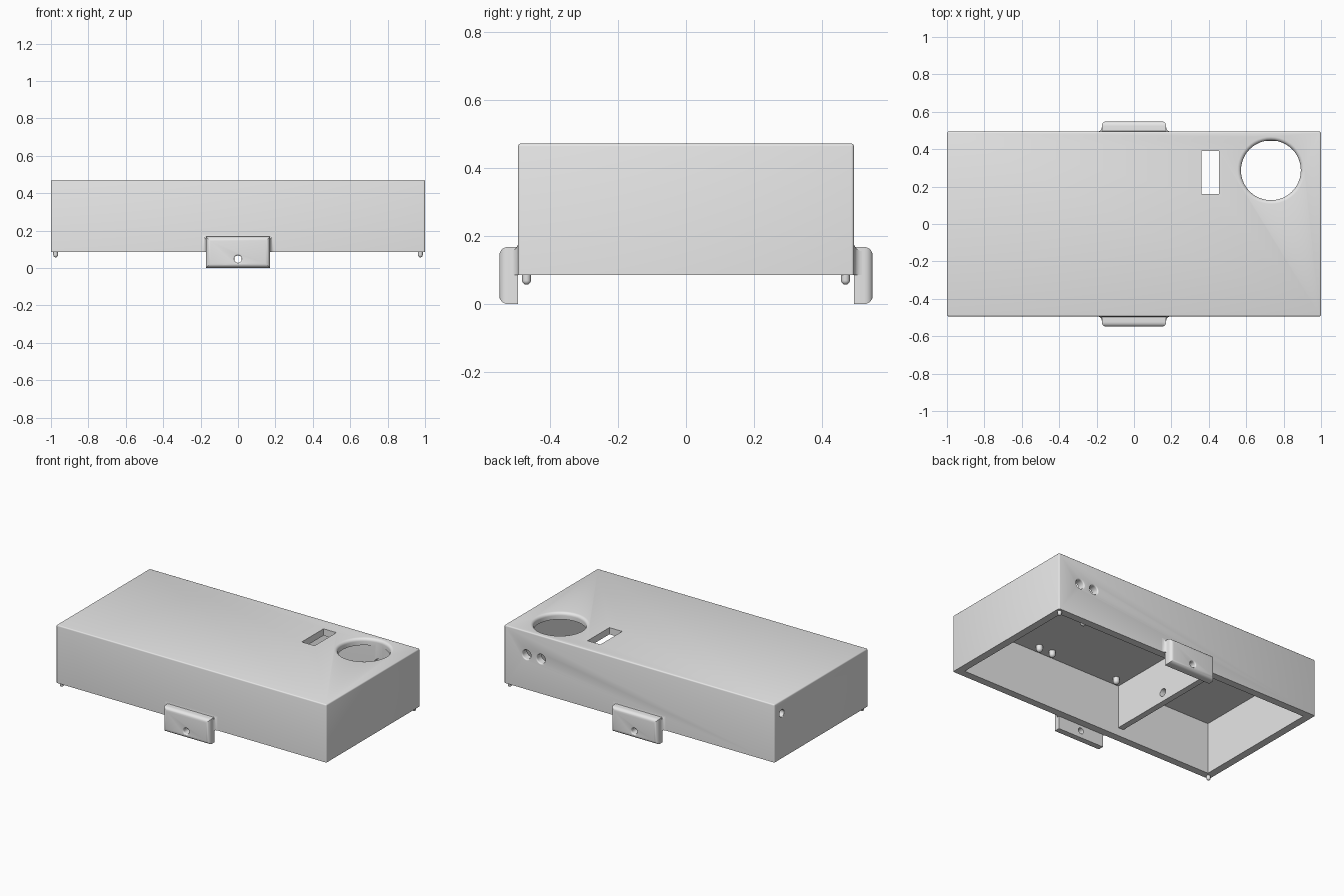
import bpy, bmesh, math
from mathutils import Matrix, Vector

old = bpy.data.objects.get("Cube")
if old:
    bpy.data.objects.remove(old, do_unlink=True)

grey = bpy.data.materials.new("light_grey")
grey.use_nodes = True
grey.diffuse_color = (0.8, 0.8, 0.8, 1)
grey.node_tree.nodes["Principled BSDF"].inputs["Base Color"].default_value = (0.8, 0.8, 0.8, 1)

HALF_X, HALF_Y, BASE, TOP, WALL = 1.0, 0.494, 0.085, 0.472, 0.05
CEILING = TOP - 0.045


def to_object(name, bm, matrix=Matrix()):
    bmesh.ops.transform(bm, matrix=matrix, verts=bm.verts)
    bmesh.ops.recalc_face_normals(bm, faces=bm.faces)
    mesh = bpy.data.meshes.new(name)
    bm.to_mesh(mesh)
    bm.free()
    mesh.materials.append(grey)
    ob = bpy.data.objects.new(name, mesh)
    bpy.context.scene.collection.objects.link(ob)
    return ob


def box(name, low, high, bevel=0, rounded=None, segments=4, matrix=Matrix()):
    """Box between two corners; edges chosen by the rule are rounded."""
    low, high = Vector(low), Vector(high)
    bm = bmesh.new()
    bmesh.ops.create_cube(bm, size=1)
    for v in bm.verts:
        v.co = (low + high) / 2 + v.co * (high - low)
    if bevel:
        edges = [e for e in bm.edges if rounded(e)]
        bmesh.ops.bevel(bm, geom=edges, offset=bevel, segments=segments,
                        profile=0.5, affect='EDGES')
    return to_object(name, bm, matrix)


def lathe(name, profile, matrix, sides=48):
    """Solid turned about the local z axis from (radius, height) points."""
    bm = bmesh.new()
    verts = [bm.verts.new((r, 0, h)) for r, h in profile]
    edges = [bm.edges.new(pair) for pair in zip(verts, verts[1:])]
    bmesh.ops.spin(bm, geom=verts + edges, cent=(0, 0, 0), axis=(0, 0, 1),
                   angle=math.tau, steps=sides)
    bmesh.ops.remove_doubles(bm, verts=bm.verts, dist=1e-5)
    return to_object(name, bm, matrix)


def hole(radius, lip, depth, position, direction):
    """Cutter for a round hole with a rounded lip at the surface."""
    arc = [math.radians(a) for a in range(0, 91, 15)]
    profile = [(0, -depth), (radius, -depth)]
    profile += [(radius + lip - lip * math.cos(a), lip * math.sin(a) - lip) for a in arc]
    profile += [(radius + lip, 0.02), (0, 0.02)]
    turn = Vector(direction).to_track_quat('Z', 'Y').to_matrix().to_4x4()
    return lathe("hole_cutter", profile, Matrix.Translation(position) @ turn)


def cut(ob, cutters):
    for c in cutters:
        c.hide_render = True
        mod = ob.modifiers.new("cut", 'BOOLEAN')
        mod.operation, mod.solver, mod.object = 'DIFFERENCE', 'EXACT', c
    bpy.context.view_layer.update()
    graph = bpy.context.evaluated_depsgraph_get()
    mesh = bpy.data.meshes.new_from_object(ob.evaluated_get(graph))
    ob.modifiers.clear()
    ob.data = mesh
    for c in cutters:
        bpy.data.objects.remove(c, do_unlink=True)


def smooth(ob):
    bpy.ops.object.select_all(action='DESELECT')
    ob.select_set(True)
    bpy.context.view_layer.objects.active = ob
    bpy.ops.object.shade_smooth_by_angle(angle=math.radians(35))


parts = []

# Open-bottomed case with rounded top and corner edges
case = box("case", (-HALF_X, -HALF_Y, BASE), (HALF_X, HALF_Y, TOP), 0.008,
           lambda e: max(v.co.z for v in e.verts) > BASE + 0.1, 3)
cut(case, [
    box("cavity", (WALL - HALF_X, WALL - HALF_Y, BASE - 0.1),
        (HALF_X - WALL, HALF_Y - WALL, CEILING)),
    box("slot", (0.36, 0.16, CEILING - 0.1), (0.455, 0.39, TOP + 0.1)),
    hole(0.16, 0.02, 0.15, (0.732, 0.287, TOP), (0, 0, 1)),
    hole(0.03, 0.008, 0.1, (0.835, HALF_Y, 0.316), (0, 1, 0)),
    hole(0.03, 0.008, 0.1, (0.728, HALF_Y, 0.316), (0, 1, 0)),
    hole(0.024, 0.004, 0.1, (-HALF_X, 0.415, 0.385), (-1, 0, 0)),
])
parts.append(case)

# Inner divider with a cable hole
divider = box("divider", (-0.29, WALL - HALF_Y, 0.14), (-0.25, HALF_Y - WALL, CEILING))
cut(divider, [hole(0.025, 0.002, 0.1, (-0.25, -0.03, 0.2), (1, 0, 0))])
parts.append(divider)


# Mounting tabs with flared roots, front and back
def flare(name, matrix, half=0.172, top=0.168, r=0.024, steps=6):
    bm = bmesh.new()
    rings = []
    for i in range(steps + 1):
        a = math.pi / 2 * i / steps
        d, u = r - r * math.sin(a), r - r * math.cos(a)
        x, z = half + d, top - 0.012 + d
        rings.append([bm.verts.new((px, -HALF_Y - u, pz)) for px, pz in
                      ((-x, BASE), (x, BASE), (x, z), (-x, z))])
    for a, b in zip(rings, rings[1:]):
        for k in range(4):
            n = (k + 1) % 4
            bm.faces.new((a[k], a[n], b[n], b[k]))
    bm.faces.new(rings[0])
    bm.faces.new(rings[-1])
    return to_object(name, bm, matrix)


for side, angle in (("front", 0), ("back", math.pi)):
    turn = Matrix.Rotation(angle, 4, 'Z')
    outer = HALF_Y + 0.055
    tab = box(side + "_tab", (-0.172, -outer, 0), (0.172, -HALF_Y, 0.168), 0.025,
              lambda e: all(v.co.y < -outer + 0.001 for v in e.verts), 5, turn)
    cut(tab, [hole(0.02, 0.008, 0.1, turn @ Vector((0, -outer, 0.048)),
                   turn @ Vector((0, -1, 0)))])
    parts += [tab, flare(side + "_tab_flare", turn)]


# Locating pegs on two opposite rim corners
def peg(name, x, y, top, tip, r):
    dome = [(r * math.cos(a), tip + r - r * math.sin(a))
            for a in (math.pi / 2 * i / 5 for i in range(6))]
    dome[-1] = (0, tip)
    return lathe(name, [(0, top), (r, top)] + dome, Matrix.Translation((x, y, 0)), 20)


for name, s in (("left_back_peg", 1), ("right_front_peg", -1)):
    parts.append(peg(name, s * 0.975, s * 0.469, BASE + 0.01, 0.057, 0.013))

# Small posts hanging from the ceiling
for i, (x, y) in enumerate(((0.42, -0.38), (0.32, -0.38), (0.42, 0.03), (-0.18, -0.38))):
    parts.append(peg("ceiling_post_%d" % (i + 1), x, y, CEILING + 0.005, 0.385, 0.02))

for ob in parts:
    smooth(ob)
